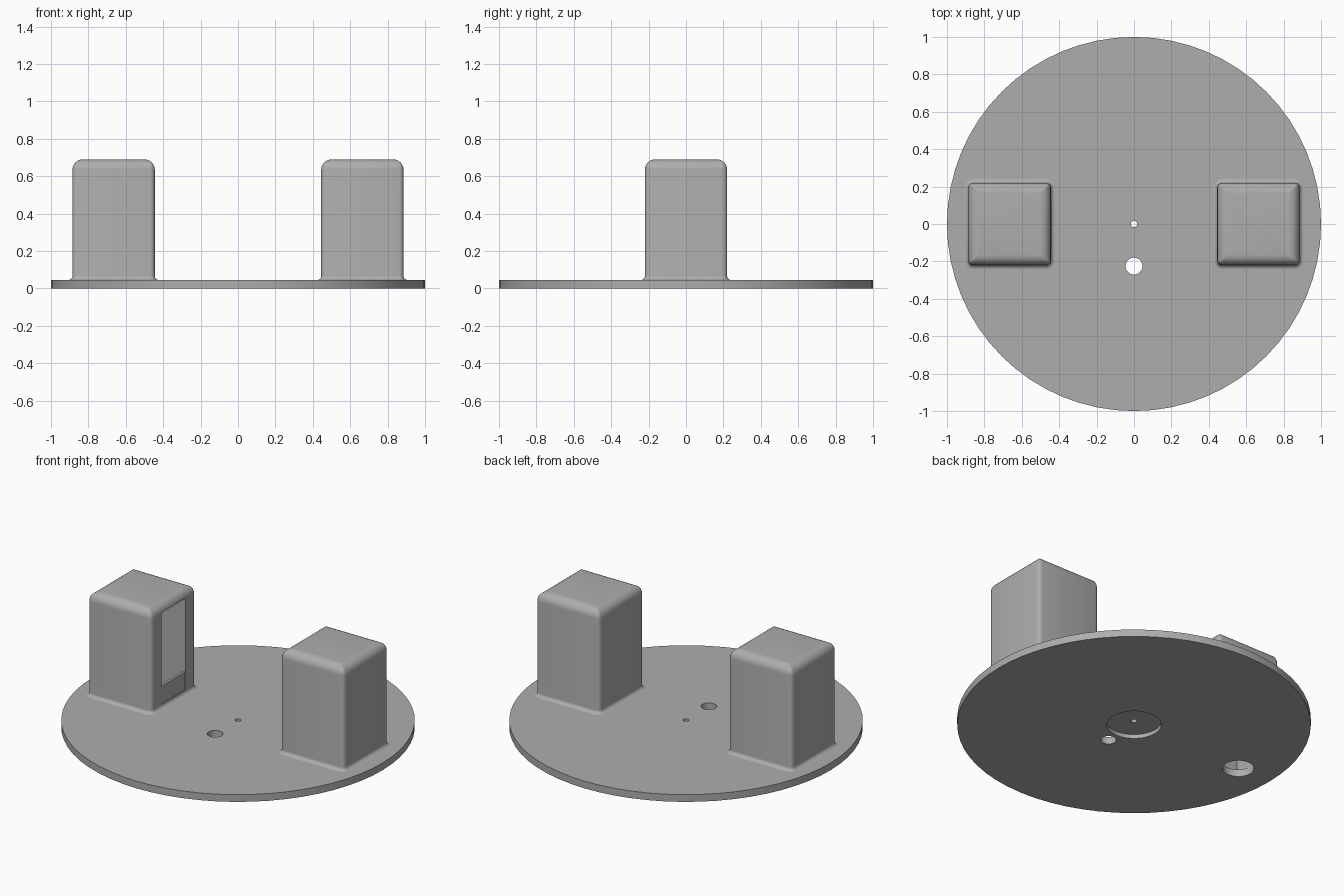
import bpy
import bmesh
from math import sin, cos, pi, radians
from mathutils import Matrix, Vector

cube = bpy.data.objects.get("Cube")
if cube:
    bpy.data.objects.remove(cube, do_unlink=True)

grey = bpy.data.materials.new("matte grey")
grey.use_nodes = True
colour = (0.42, 0.42, 0.42, 1)
grey.diffuse_color = colour
grey.node_tree.nodes["Principled BSDF"].inputs["Base Color"].default_value = colour

THICK = 0.045          # base plate thickness
HALF = 0.22            # half width of a tower
TOWER_X = 0.665
TOP = 0.69


def make_object(name, bm):
    bmesh.ops.recalc_face_normals(bm, faces=bm.faces)
    mesh = bpy.data.meshes.new(name)
    bm.to_mesh(mesh)
    bm.free()
    mesh.materials.append(grey)
    obj = bpy.data.objects.new(name, mesh)
    bpy.context.collection.objects.link(obj)
    return obj


def cylinder(name, radius, z0, z1, x=0, y=0, sides=32):
    bm = bmesh.new()
    bmesh.ops.create_cone(bm, cap_ends=True, segments=sides, radius1=radius, radius2=radius,
                          depth=z1 - z0, matrix=Matrix.Translation((x, y, (z0 + z1) / 2)))
    return make_object(name, bm)


def box(name, low, high):
    low, high = Vector(low), Vector(high)
    bm = bmesh.new()
    bmesh.ops.create_cube(bm, size=1, matrix=Matrix.Translation((low + high) / 2)
                          @ Matrix.Diagonal((*(high - low), 1)))
    return make_object(name, bm)


def cut(obj, cutters):
    """Subtract the cutters, bake the result and remove them."""
    for cutter in cutters:
        mod = obj.modifiers.new("cut", "BOOLEAN")
        mod.operation = "DIFFERENCE"
        mod.solver = "EXACT"
        mod.object = cutter
    graph = bpy.context.evaluated_depsgraph_get()
    baked = bpy.data.meshes.new_from_object(obj.evaluated_get(graph))
    obj.modifiers.clear()
    obj.data = baked
    for cutter in cutters:
        bpy.data.objects.remove(cutter, do_unlink=True)


def rounded_square(bm, x, grow, z, corner=0.025, steps=4):
    """One ring of the tower, offset outwards by grow."""
    r = max(corner + grow, 0.001)
    c = HALF + grow - r
    ring = []
    for quarter, (sx, sy) in enumerate([(1, 1), (-1, 1), (-1, -1), (1, -1)]):
        for i in range(steps + 1):
            a = (quarter + i / steps) * pi / 2
            ring.append(bm.verts.new((x + sx * c + r * cos(a), sy * c + r * sin(a), z)))
    return ring


def tower(name, x):
    # flared foot, straight walls, rolled top edge
    foot, roll, steps = 0.022, 0.055, 6
    arc = [i / steps * pi / 2 for i in range(steps + 1)]
    levels = [(foot, THICK - 0.02)]
    levels += [(foot * (1 - sin(a)), THICK + foot * (1 - cos(a))) for a in arc]
    levels += [(roll * (cos(a) - 1), TOP - roll * (1 - sin(a))) for a in arc]
    bm = bmesh.new()
    rings = [rounded_square(bm, x, grow, z) for grow, z in levels]
    for low, high in zip(rings, rings[1:]):
        for i in range(len(low)):
            j = (i + 1) % len(low)
            bm.faces.new((low[i], low[j], high[j], high[i]))
    bm.faces.new(rings[0])
    bm.faces.new(rings[-1])
    return make_object(name, bm)


# round base plate with spindle recess and through holes
base = cylinder("base_plate", 1, 0, THICK, sides=64)
cut(base, [
    cylinder("recess_cutter", 0.155, -0.1, 0.025),
    cylinder("spindle_cutter", 0.017, -0.1, 0.1, sides=16),
    cylinder("finger_hole_cutter", 0.045, -0.1, 0.1, y=-0.225),
    cylinder("cable_hole_cutter", 0.09, -0.1, 0.1, x=-0.77),
])

# solid tower and hollow tower
solid = tower("left_tower", TOWER_X)
hollow = tower("right_tower", -TOWER_X)
inner = HALF - TOWER_X
cut(hollow, [
    box("cavity_cutter", (-0.862, -0.12, -0.1), (inner - 0.02, 0.12, 0.64)),
    box("window_cutter", (inner - 0.03, -0.12, 0.18), (inner + 0.1, 0.12, 0.64)),
    box("panel_cutter", (inner - 0.004, -0.12, 0.07), (inner + 0.1, 0.12, 0.64)),
])

# smooth the rounded surfaces, keep the hard edges
for obj in (base, solid, hollow):
    bpy.ops.object.select_all(action="DESELECT")
    obj.select_set(True)
    bpy.context.view_layer.objects.active = obj
    bpy.ops.object.shade_smooth_by_angle(angle=radians(35))
